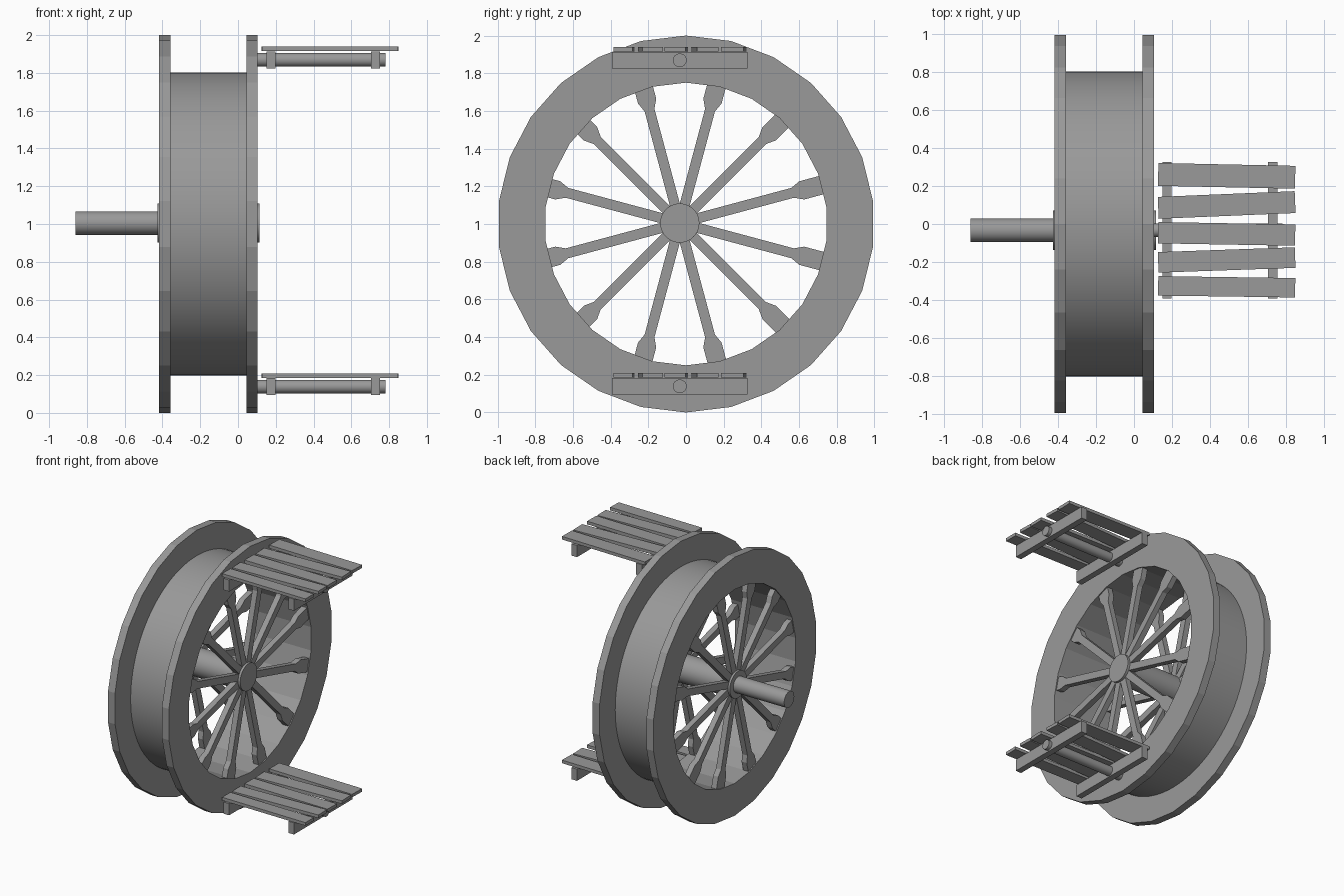
import bpy, bmesh
from math import sin, cos, pi, radians
from mathutils import Matrix, Vector

if "Cube" in bpy.data.objects:
    bpy.data.objects.remove(bpy.data.objects["Cube"])

grey = bpy.data.materials.new("plain grey")
grey.use_nodes = True
COLOUR = (0.32, 0.32, 0.32, 1)
grey.diffuse_color = COLOUR
grey.node_tree.nodes["Principled BSDF"].inputs["Base Color"].default_value = COLOUR

HUB_Y, HUB_Z = -0.033, 1.005


def finish(name, bm, smooth=False):
    bmesh.ops.recalc_face_normals(bm, faces=bm.faces)
    mesh = bpy.data.meshes.new(name)
    bm.to_mesh(mesh)
    bm.free()
    mesh.materials.append(grey)
    ob = bpy.data.objects.new(name, mesh)
    bpy.context.collection.objects.link(ob)
    if smooth:
        bpy.ops.object.select_all(action="DESELECT")
        ob.select_set(True)
        bpy.context.view_layer.objects.active = ob
        bpy.ops.object.shade_smooth_by_angle(angle=radians(30))
    return ob


def ring(name, x0, x1, inner, outer, sides, smooth=False):
    """Tube around the x axis, centred on the wheel."""
    bm = bmesh.new()
    loops = []
    for i in range(sides):
        a = 2 * pi * i / sides
        loops.append([bm.verts.new((x, r * sin(a), 1 + r * cos(a)))
                      for x, r in ((x0, inner), (x0, outer), (x1, outer), (x1, inner))])
    for a, b in zip(loops, loops[1:] + loops[:1]):
        for k in range(4):
            n = (k + 1) % 4
            bm.faces.new((a[k], a[n], b[n], b[k]))
    return finish(name, bm, smooth)


def rod(name, x0, x1, radius, z, sides=40):
    """Solid cylinder along x."""
    bm = bmesh.new()
    place = Matrix.Translation(((x0 + x1) / 2, HUB_Y, z)) @ Matrix.Rotation(pi / 2, 4, "Y")
    bmesh.ops.create_cone(bm, cap_ends=True, segments=sides, radius1=radius,
                          radius2=radius, depth=x1 - x0, matrix=place)
    return finish(name, bm, True)


def box(name, centre, size, turn=0):
    bm = bmesh.new()
    place = (Matrix.Translation(centre) @ Matrix.Rotation(radians(turn), 4, "Z")
             @ Matrix.Diagonal((*size, 1)))
    bmesh.ops.create_cube(bm, size=1, matrix=place)
    return finish(name, bm)


def spokes(name, x):
    """Twelve spokes with flared outer ends."""
    half = [(0.05, 0.027), (0.62, 0.027), (0.67, 0.05), (0.79, 0.05)]
    outline = [(w, r) for r, w in half] + [(-w, r) for r, w in reversed(half)]
    bm = bmesh.new()
    for i in range(12):
        turn = Matrix.Rotation(radians(15 + 30 * i), 4, "X")
        place = Matrix.Translation((x - 0.022, HUB_Y, HUB_Z)) @ turn
        face = bm.faces.new([bm.verts.new(place @ Vector((0, w, r))) for w, r in outline])
        out = bmesh.ops.extrude_face_region(bm, geom=[face])["geom"]
        bmesh.ops.translate(bm, vec=(0.044, 0, 0),
                            verts=[v for v in out if isinstance(v, bmesh.types.BMVert)])
    return finish(name, bm)


# Wheel: flanges, drum, spokes, hub and axle
for side, x in (("right", -0.387), ("left", 0.074)):
    ring(side + "_flange", x - 0.03, x + 0.03, 0.75, 1.0, 26)
    spokes(side + "_spokes", x)
ring("drum", -0.37, 0.06, 0.77, 0.802, 96, True)
ring("drum_lining", -0.36, 0.05, 0.75, 0.785, 26)
rod("hub", -0.425, 0.115, 0.104, HUB_Z)
rod("axle", -0.86, -0.4, 0.062, HUB_Z)

# Platforms: rod, two crossbars and five uneven planks each
PLANKS = [(0.253, 0.12, -1.2), (0.1, 0.115, 2.4), (-0.052, 0.112, -1.0),
          (-0.189, 0.108, 2.0), (-0.33, 0.102, -0.8)]
for level, z in (("upper", 1.869), ("lower", 0.139)):
    rod(level + "_platform_rod", 0.06, 0.78, 0.036, z)
    for part, x in (("inner", 0.174), ("outer", 0.729)):
        box(f"{level}_{part}_crossbar", (x, HUB_Y, z), (0.048, 0.717, 0.09))
    for i, (y, width, turn) in enumerate(PLANKS):
        box(f"{level}_plank_{i + 1}", (0.487, y, z + 0.058), (0.72, width, 0.024), turn)
